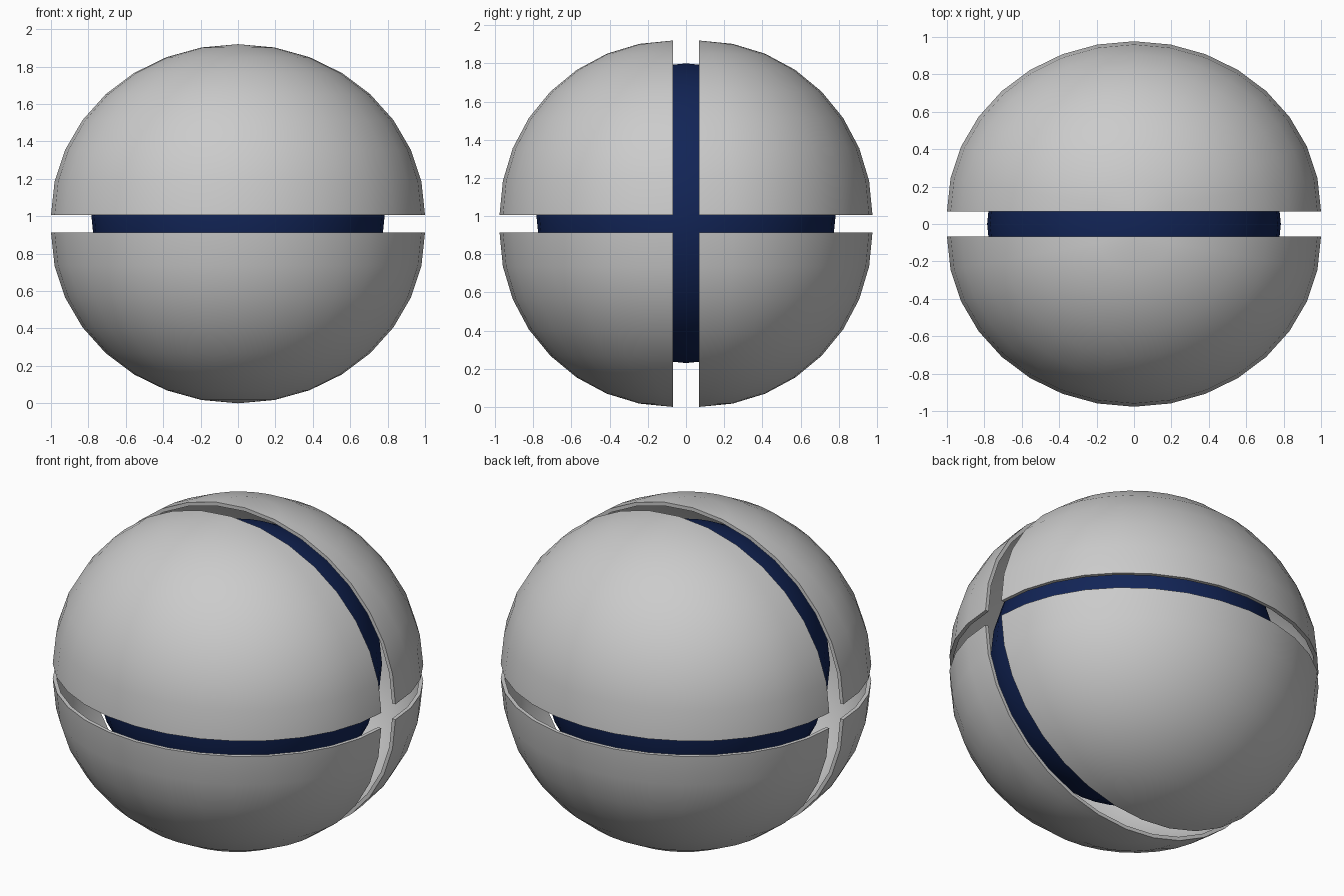
import bpy, bmesh
from mathutils import Vector

if "Cube" in bpy.data.objects:
    bpy.data.objects.remove(bpy.data.objects["Cube"])

RX, RY, RZ = 1.0, 0.91, 0.914      # outer radii of each quarter shell
WALL = 0.022                       # shell thickness
GAP_Y = 0.067                      # half gap across y
Z_TOP, Z_LOW = 1.006, 0.914        # rims of upper and lower shells


def finish(name, bm):
    me = bpy.data.meshes.new(name)
    bm.to_mesh(me)
    bm.free()
    ob = bpy.data.objects.new(name, me)
    bpy.context.collection.objects.link(ob)
    bpy.ops.object.select_all(action='DESELECT')
    ob.select_set(True)
    bpy.context.view_layer.objects.active = ob
    bpy.ops.object.shade_smooth_by_angle(angle=0.7)
    return ob


def quarter_shell(name, sy, sz):
    bm = bmesh.new()
    # outer and inner skins, each a quarter of a sphere
    for t in (0, WALL):
        made = bmesh.ops.create_uvsphere(bm, u_segments=32, v_segments=16, radius=1)["verts"]
        cut = [v for v in made if v.co.y < -1e-4 or v.co.z < -1e-4]
        keep = [v for v in made if not (v.co.y < -1e-4 or v.co.z < -1e-4)]
        bmesh.ops.scale(bm, verts=keep, vec=Vector((RX - t, (RY - t) * sy, (RZ - t) * sz)))
        # remember the skin before moving on: removed vertices are on the far side
        bmesh.ops.delete(bm, geom=cut, context='VERTS')
    # flat rim joining the skins
    bmesh.ops.bridge_loops(bm, edges=[e for e in bm.edges if e.is_boundary])
    bmesh.ops.recalc_face_normals(bm, faces=bm.faces)
    ob = finish(name, bm)
    ob.location = (0, GAP_Y * sy, Z_TOP if sz > 0 else Z_LOW)


# four outer shells
for sy, side in ((-1, "front"), (1, "back")):
    for sz, level in ((1, "upper"), (-1, "lower")):
        quarter_shell(f"{level}_{side}_shell", sy, sz)

# dark inner ball
bm = bmesh.new()
bmesh.ops.create_uvsphere(bm, u_segments=32, v_segments=16, radius=0.785)
ball = finish("inner_ball", bm)
ball.location = (0, 0, 1.015)
navy = bpy.data.materials.new("navy")
navy.diffuse_color = (0.006, 0.018, 0.095, 1)
navy.use_nodes = True
navy.node_tree.nodes["Principled BSDF"].inputs["Base Color"].default_value = navy.diffuse_color
ball.data.materials.append(navy)
